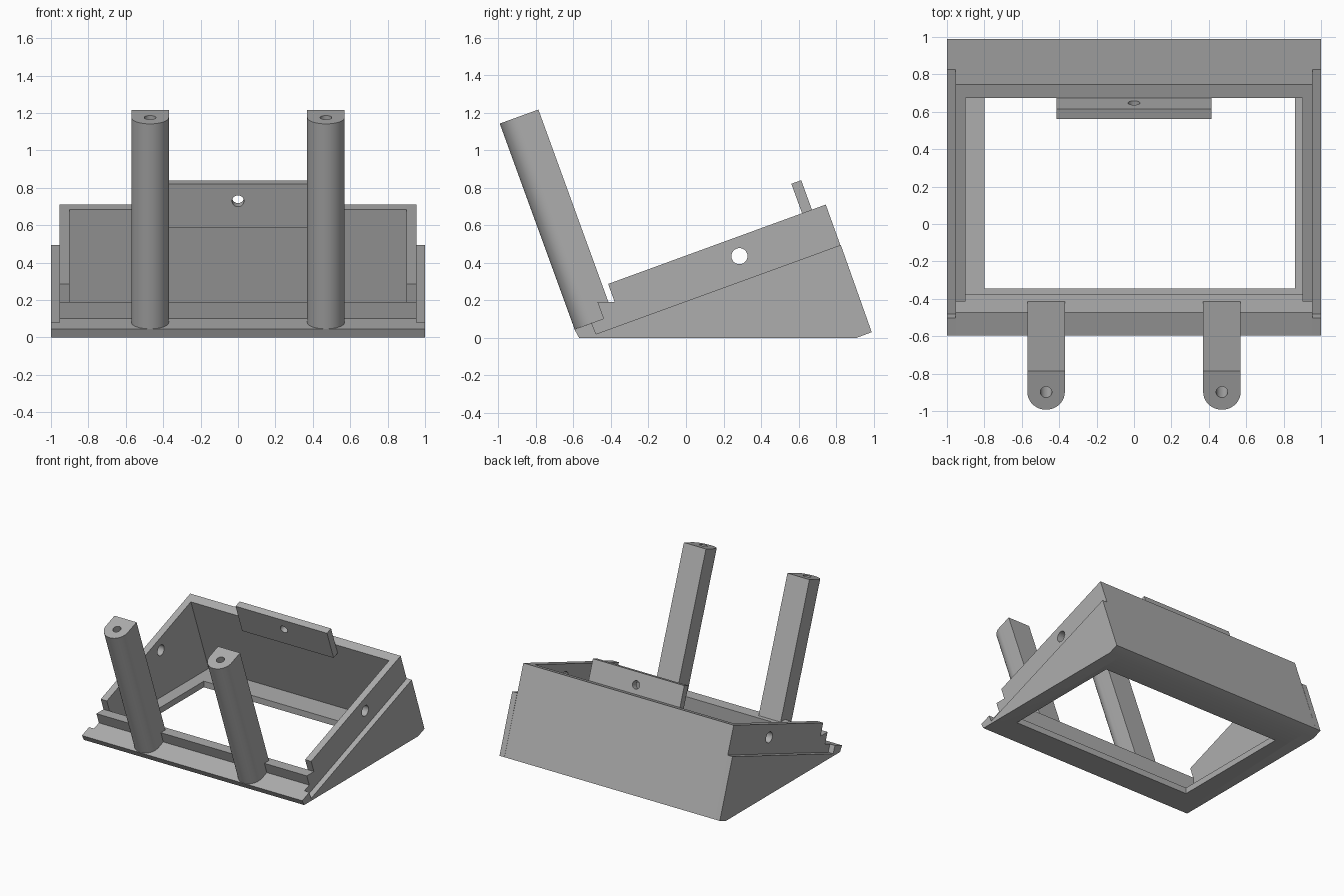
import bpy, bmesh, math
from mathutils import Vector, Matrix

if "Cube" in bpy.data.objects:
    bpy.data.objects.remove(bpy.data.objects["Cube"])

TILT = math.radians(20)
U = Vector((0, math.cos(TILT), math.sin(TILT)))    # up the slope
V = Vector((0, -math.sin(TILT), math.cos(TILT)))   # square to the slope
X = Vector((1, 0, 0))

grey = bpy.data.materials.new("plain grey")
grey.diffuse_color = (0.42, 0.42, 0.42, 1)
grey.use_nodes = True
grey.node_tree.nodes["Principled BSDF"].inputs["Base Color"].default_value = grey.diffuse_color


def prism(name, base, sweep):
    """Solid made by sweeping a closed outline along a vector."""
    bm = bmesh.new()
    face = bm.faces.new([bm.verts.new(p) for p in base])
    new = bmesh.ops.extrude_face_region(bm, geom=[face])["geom"]
    bmesh.ops.translate(bm, verts=[v for v in new if isinstance(v, bmesh.types.BMVert)], vec=sweep)
    bmesh.ops.recalc_face_normals(bm, faces=bm.faces)
    me = bpy.data.meshes.new(name)
    bm.to_mesh(me)
    bm.free()
    me.materials.append(grey)
    ob = bpy.data.objects.new(name, me)
    bpy.context.collection.objects.link(ob)
    return ob


def slab(name, profile, x0, x1):
    """Side profile (y, z) swept from x0 to x1."""
    return prism(name, [(x0, y, z) for y, z in profile], X * (x1 - x0))


def rod(center, axis, side, radius, length):
    """Round cutter centred on a point."""
    other = axis.cross(side)
    ring = [center - axis * length / 2 + radius * (side * math.cos(a) + other * math.sin(a))
            for a in (i * math.tau / 32 for i in range(32))]
    return prism("cutter", ring, axis * length)


def combine(ob, other, op):
    mod = ob.modifiers.new(op.lower(), "BOOLEAN")
    mod.operation, mod.solver, mod.object = op, "EXACT", other
    bpy.context.view_layer.objects.active = ob
    bpy.ops.object.modifier_apply(modifier=mod.name)
    bpy.data.objects.remove(other)


# Side profiles of the sloped frame
rim_profile = [(-.57, 0), (.91, 0), (.99, .03), (.825, .495), (-.48, .02), (-.503, .079), (-.595, .045)]
wall_profile = [(-.57, 0), (.91, 0), (.99, .03), (.745, .71), (-.415, .287), (-.38, .19),
                (-.472, .19), (-.44, .102), (-.595, .045)]
back_profile = [(.70, 0), (.91, 0), (.99, .03), (.745, .71), (.674, .684), (.905, .05), (.70, .05)]
sill_profile = [(-.57, 0), (-.345, 0), (-.345, .05), (-.378, .05), (-.378, .19),
                (-.472, .19), (-.44, .102), (-.595, .045)]
floor_profile = [(-.36, 0), (.91, 0), (.905, .05), (-.36, .05)]

# Frame: back wall, front sill, floor strips, side walls with outer rims
frame = slab("sloped_frame", back_profile, -.9, .9)
combine(frame, slab("front_sill", sill_profile, -.9, .9), "UNION")
for a, b in ((-.9, -.8), (.86, .9)):
    combine(frame, slab("floor_strip", floor_profile, a, b), "UNION")
for s in (-1, 1):
    wall = slab("side_wall", wall_profile, s * .9, s * .955)
    combine(wall, slab("outer_rim", rim_profile, s * .955, s * 1.0), "UNION")
    combine(frame, wall, "UNION")
combine(frame, rod(Vector((0, .285, .435)), X, U, .043, 2.4), "DIFFERENCE")

# Tab on the back wall with a screw hole
top = Vector((0, .614, .84))
tab = prism("back_tab", [top + X * x + V * v for x, v in ((-.415, 0), (.415, 0), (.415, -.25), (-.415, -.25))],
            U * -.056)
combine(tab, rod(Vector((0, .625, .74)), U, X, .032, .3), "DIFFERENCE")

# Two round-fronted posts with holes in the top
for s, side in ((-1, "left"), (1, "right")):
    foot = Vector((s * .47, -.594, .046))
    arc = [(-.1 * math.cos(a), .1 - .1 * math.sin(a)) for a in (i * math.pi / 24 for i in range(25))]
    outline = arc + [(.1, .219), (-.1, .219)]
    post = prism(side + "_post", [foot + X * x + U * u for x, u in outline], V * 1.166)
    combine(post, rod(foot + U * .1 + V * 1.166, V, X, .031, .5), "DIFFERENCE")

# Smooth the curved parts, keep the corners sharp
for ob in bpy.context.scene.objects:
    bpy.ops.object.select_all(action="DESELECT")
    ob.select_set(True)
    bpy.context.view_layer.objects.active = ob
    bpy.ops.object.shade_smooth_by_angle(angle=math.radians(25))
    bpy.ops.object.select_all(action="DESELECT")
